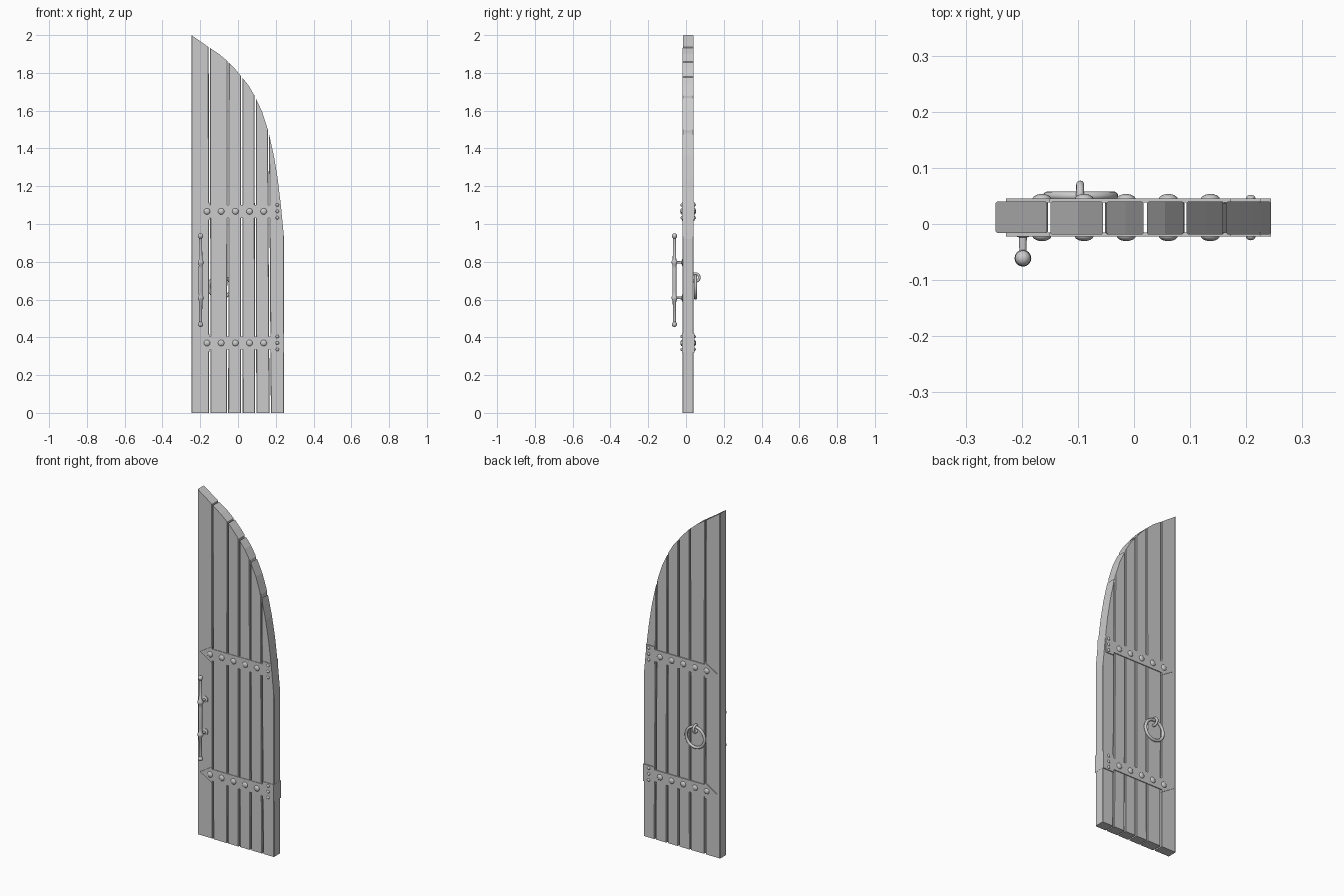
import bpy, bmesh, math
from mathutils import Vector, Matrix

if "Cube" in bpy.data.objects:
    bpy.data.objects.remove(bpy.data.objects["Cube"])

# Arched top outline (x, z)
ARCH = [(-.247, 2.0), (-.15, 1.933), (-.10, 1.90), (-.05, 1.857), (-.015, 1.82),
        (.02, 1.778), (.055, 1.735), (.09, 1.675), (.128, 1.593), (.162, 1.487),
        (.19, 1.36), (.21, 1.24), (.228, 1.09), (.244, .92)]


def arch_z(x):
    for (x0, z0), (x1, z1) in zip(ARCH, ARCH[1:]):
        if x <= x1:
            return z0 + (z1 - z0) * (x - x0) / (x1 - x0)
    return ARCH[-1][1]


def finish(name, bm, smooth=False):
    bmesh.ops.recalc_face_normals(bm, faces=bm.faces)
    me = bpy.data.meshes.new(name)
    bm.to_mesh(me)
    bm.free()
    ob = bpy.data.objects.new(name, me)
    bpy.context.collection.objects.link(ob)
    if smooth:
        bpy.context.view_layer.objects.active = ob
        ob.select_set(True)
        bpy.ops.object.shade_smooth_by_angle(angle=math.radians(40))
        ob.select_set(False)
    return ob


def slab(name, outline, y0, y1):
    """Extrude an (x, z) outline between two depths."""
    bm = bmesh.new()
    f = bm.faces.new([bm.verts.new((x, y0, z)) for x, z in outline])
    new = bmesh.ops.extrude_face_region(bm, geom=[f])["geom"]
    bmesh.ops.translate(bm, vec=(0, y1 - y0, 0),
                        verts=[v for v in new if isinstance(v, bmesh.types.BMVert)])
    return finish(name, bm)


def lathe(name, profile, loc, axis="Z", sides=16):
    """Spin an (r, h) profile about an axis."""
    bm = bmesh.new()
    vs = [bm.verts.new((r, 0, h)) for r, h in profile]
    es = [bm.edges.new(p) for p in zip(vs, vs[1:])]
    bmesh.ops.spin(bm, geom=vs + es, cent=(0, 0, 0), axis=(0, 0, 1),
                   angle=math.tau, steps=sides, use_duplicate=False)
    bmesh.ops.remove_doubles(bm, verts=bm.verts, dist=1e-5)
    turn = {"Z": 0, "Y": -math.pi / 2, "-Y": math.pi / 2}[axis]
    bm.transform(Matrix.Translation(loc) @ Matrix.Rotation(turn, 4, "X"))
    return finish(name, bm, True)


def torus(name, loc, major, minor, rot):
    bpy.ops.mesh.primitive_torus_add(location=loc, rotation=rot, major_radius=major,
                                     minor_radius=minor, major_segments=32, minor_segments=12)
    bpy.context.object.name = name
    bpy.ops.object.shade_smooth_by_angle(angle=math.radians(40))
    bpy.context.object.select_set(False)


def rivet(x, z, r, h, side):
    y, axis = (-.021, "-Y") if side < 0 else (.044, "Y")
    dome = [(r * math.cos(a), h * math.sin(a)) for a in (i * math.pi / 10 for i in range(5))]
    lathe("rivet", [(r, -.002)] + dome + [(0, h)], (x, y, z), axis, 14)


# Planks: left/right at bottom, left/right at top
PLANKS = [(-.247, -.153, -.247, -.155), (-.145, -.058, -.149, -.055),
          (-.052, .017, -.049, .017), (.025, .090, .023, .088),
          (.097, .167, .094, .159), (.174, .244, .164, .244)]
for i, (bl, br, tl, tr) in enumerate(PLANKS):
    top = [(tr, arch_z(tr))] + [p for p in reversed(ARCH) if tl + .003 < p[0] < tr - .003]
    ob = slab("plank", [(bl, 0), (br, 0)] + top + [(tl, arch_z(tl))],
              -.016 if i == 0 else -.019, .04)
    # chamfer the long plank edges on both faces
    bm = bmesh.new()
    bm.from_mesh(ob.data)
    long_edges = [e for e in bm.edges
                  if abs(e.verts[0].co.z - e.verts[1].co.z) > .7]
    bmesh.ops.bevel(bm, geom=long_edges, offset=.003, segments=1, affect="EDGES")
    bm.to_mesh(ob.data)
    bm.free()

# Hinge straps with arrow tips and end plates, front and back
for zc, end in ((1.067, .226), (.37, .244)):
    half = [(-.228, 0), (-.15, .048), (-.15, .034), (.172, .034), (.172, .05), (end, .05)]
    outline = [(x, zc + h) for x, h in half] + [(x, zc - h) for x, h in reversed(half[1:])]
    for side, y0, y1 in ((-1, -.022, -.015), (1, .038, .045)):
        slab("hinge_strap", outline, y0, y1)
        for k in range(5):
            rivet(-.164 + k * .075, zc, .017, .0095, side)
        for dz in (-.034, 0, .034):
            rivet(.208, zc + dz, .009, .008, side)
    # wrap around the hinge edge
    if end > .24:
        slab("hinge_wrap", [(.236, zc - .05), (.2445, zc - .05), (.2445, zc + .05),
                            (.236, zc + .05)], -.022, .045)

# Front pull bar with ball ends and collars
zm = .7025
upper = [(.011, 0), (.011, .06), (.0095, .08), (.015, .088), (.015, .1), (.0095, .108),
         (.0075, .222)]
ball = [(.014 * math.sin(a), .234 - .014 * math.cos(a))
        for a in (math.radians(d) for d in (35, 60, 90, 120, 150))]
upper += ball + [(0, .248)]
bar = [(r, -h) for r, h in reversed(upper[1:])] + upper
lathe("pull_bar", bar, (-.198, -.061, zm))
for dz in (-.094, .094):
    lathe("pull_post", [(0, -.002), (.018, -.002), (.018, .003), (.007, .007), (.006, .045), (0, .045)],
          (-.198, -.017, zm + dz), "-Y")

# Back ring pull and its staple
torus("ring_pull", (-.095, .05, .667), .059, .008, (math.pi / 2, 0, 0))
torus("ring_staple", (-.096, .05, .717), .0205, .007, (0, math.pi / 2, 0))
